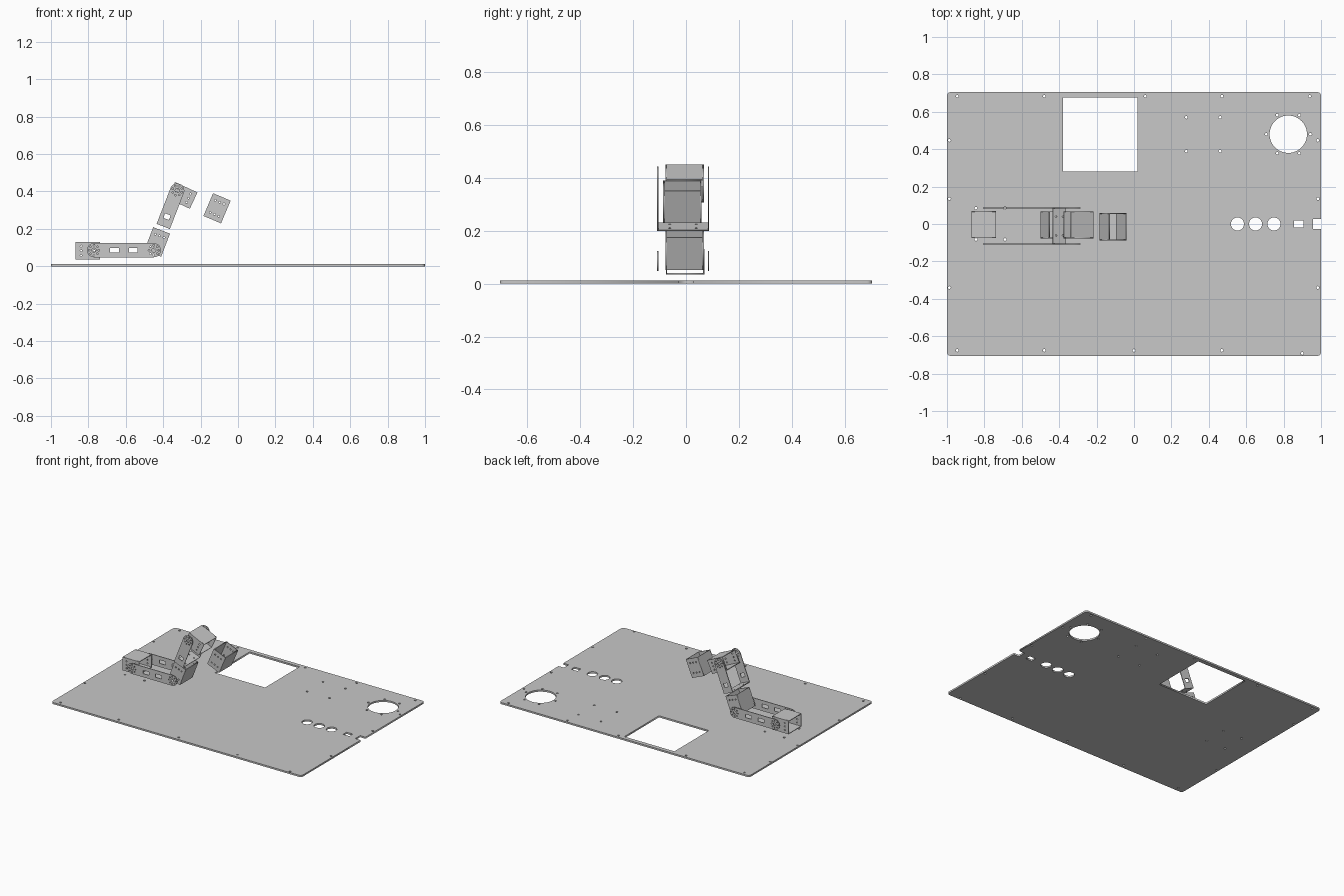
import bpy
from math import sin, cos, pi, radians
from mathutils import Matrix

cube = bpy.data.objects.get("Cube")
if cube:
    bpy.data.objects.remove(cube)

grey = bpy.data.materials.new("light grey metal")
grey.use_nodes = True
colour = (0.58, 0.58, 0.58, 1)
grey.diffuse_color = colour
grey.node_tree.nodes["Principled BSDF"].inputs["Base Color"].default_value = colour

T = 0.005  # sheet thickness of the brackets


def arc(x, y, r, start=0, end=360, n=12):
    """Points on an arc, both ends included."""
    return [(x + r * cos(radians(start + (end - start) * i / n)),
             y + r * sin(radians(start + (end - start) * i / n))) for i in range(n + 1)]


def hole(x, y, r, n=12):
    return arc(x, y, r, n=n)[:-1]


def rect(x, y, w, h):
    return [(x - w / 2, y - h / 2), (x + w / 2, y - h / 2),
            (x + w / 2, y + h / 2), (x - w / 2, y + h / 2)]


def horn_holes(x):
    """Centre bore with a ring of screw holes."""
    return [hole(x, 0, 0.011)] + [
        hole(x + 0.026 * cos(i * pi / 4), 0.026 * sin(i * pi / 4), 0.0045, 8) for i in range(8)]


def sheet(name, outline, holes, thickness, matrix):
    """Flat sheet with cut-outs, made by extruding a filled 2D curve."""
    curve = bpy.data.curves.new(name, "CURVE")
    curve.dimensions = "2D"
    curve.fill_mode = "BOTH"
    curve.extrude = thickness / 2
    for pts in [outline] + holes:
        s = curve.splines.new("POLY")
        s.points.add(len(pts) - 1)
        for p, (x, y) in zip(s.points, pts):
            p.co = (x, y, 0, 1)
        s.use_cyclic_u = True
    temp = bpy.data.objects.new(name + "_curve", curve)
    bpy.context.collection.objects.link(temp)
    graph = bpy.context.evaluated_depsgraph_get()
    mesh = bpy.data.meshes.new_from_object(temp.evaluated_get(graph))
    bpy.data.objects.remove(temp)
    mesh.name = name
    mesh.materials.clear()
    mesh.materials.append(grey)
    obj = bpy.data.objects.new(name, mesh)
    obj.matrix_world = matrix
    bpy.context.collection.objects.link(obj)
    return obj


def frame(x, y, z, angle):
    """Local x points along the part, tilted in the side plane."""
    return Matrix.Translation((x, y, z)) @ Matrix.Rotation(-radians(angle), 4, "Y")


UPRIGHT = Matrix.Rotation(pi / 2, 4, "X")


def side_pair(name, base, outline, holes, half):
    for label, y in (("front", -half), ("back", half)):
        sheet(f"{name}_{label}_side", outline, holes, T,
              base @ Matrix.Translation((0, y, 0)) @ UPRIGHT)


def box_bracket(name, x, y, z, angle, length=0.132, width=0.096, depth=0.146):
    """Square sheet tube, open at both ends of its length."""
    base = frame(x, y, z, angle)
    screws = [hole(sx * 0.035, sy * 0.025, 0.005, 8) for sx in (-1, 1) for sy in (-1, 0, 1)]
    side_pair(name, base, rect(0, 0, length, width), screws, (depth - T) / 2)
    for label, s in (("lower", -1), ("upper", 1)):
        sheet(f"{name}_{label}_wall", rect(0, 0, length, depth - 2 * T), [], T,
              base @ Matrix.Translation((0, 0, s * (width - T) / 2)))


# Base plate with rounded corners and an edge notch
W, H, R = 1.0, 0.705, 0.02
outline = [(W, 0.028), *arc(W - R, H - R, R, 0, 90, 5), *arc(R - W, H - R, R, 90, 180, 5),
           *arc(R - W, R - H, R, 180, 270, 5), *arc(W - R, R - H, R, 270, 360, 5),
           (W, -0.028), (0.957, -0.028), (0.957, 0.028)]
cuts = [rect(-0.18, 0.478, 0.40, 0.395), hole(0.825, 0.48, 0.1, 48), rect(0.88, 0, 0.05, 0.04)]
cuts += [hole(x, 0, 0.035, 32) for x in (0.553, 0.65, 0.748)]
screws = [(x, 0.683) for x in (-0.945, -0.48, 0.06, 0.47, 0.94)]
screws += [(x, -0.676) for x in (-0.945, -0.48, 0, 0.47)] + [(0.9, -0.692)]
screws += [(x, y) for x in (-0.987, 0.983) for y in (-0.34, 0.135, 0.447)]
screws += [(x, y) for x in (0.28, 0.46) for y in (0.39, 0.57)]
screws += [(x, y) for x in (-0.845, -0.69) for y in (-0.083, 0.085)]
screws += [(0.825 + 0.118 * cos(i * pi / 3), 0.48 + 0.118 * sin(i * pi / 3)) for i in range(6)]
cuts += [hole(x, y, 0.0075) for x, y in screws]
sheet("base_plate", outline, cuts, 0.012, Matrix.Translation((0, 0, 0.006)))

# Box brackets along the arm
box_bracket("shoulder_bracket", -0.804, -0.003, 0.083, 0)
box_bracket("elbow_bracket", -0.432, -0.005, 0.130, 69)
box_bracket("wrist_bracket", -0.297, -0.005, 0.379, -25)
box_bracket("gripper_bracket", -0.112, -0.014, 0.310, 67, width=0.102)

# Lower arm link, rounded at both ends
r, half, mid = 0.038, 0.096, -0.011
length = 0.32
side_pair("lower_link", frame(-0.77, mid, 0.086, 0),
          arc(0, 0, r, 90, 270) + arc(length, 0, r, -90, 90),
          horn_holes(0) + horn_holes(length) + [rect(x, 0, 0.048, 0.024) for x in (0.11, 0.21)],
          half)

# Upper arm link: a U bracket with a cross plate at its lower end
length = 0.206
upper = frame(-0.325, mid, 0.405, -111.3)
side_pair("upper_link", upper,
          arc(0, 0, r, 90, 270) + [(length, -r), (length, r)],
          horn_holes(0) + [rect(0.15, 0, 0.026, 0.032)], half)
sheet("upper_link_cross_plate", rect(0, 0, 2 * r, 2 * half - T),
      [hole(x, y, 0.005, 8) for x in (-0.02, 0.02) for y in (-0.05, 0.05)], T,
      upper @ Matrix.Translation((length - T / 2, 0, 0)) @ Matrix.Rotation(pi / 2, 4, "Y"))
